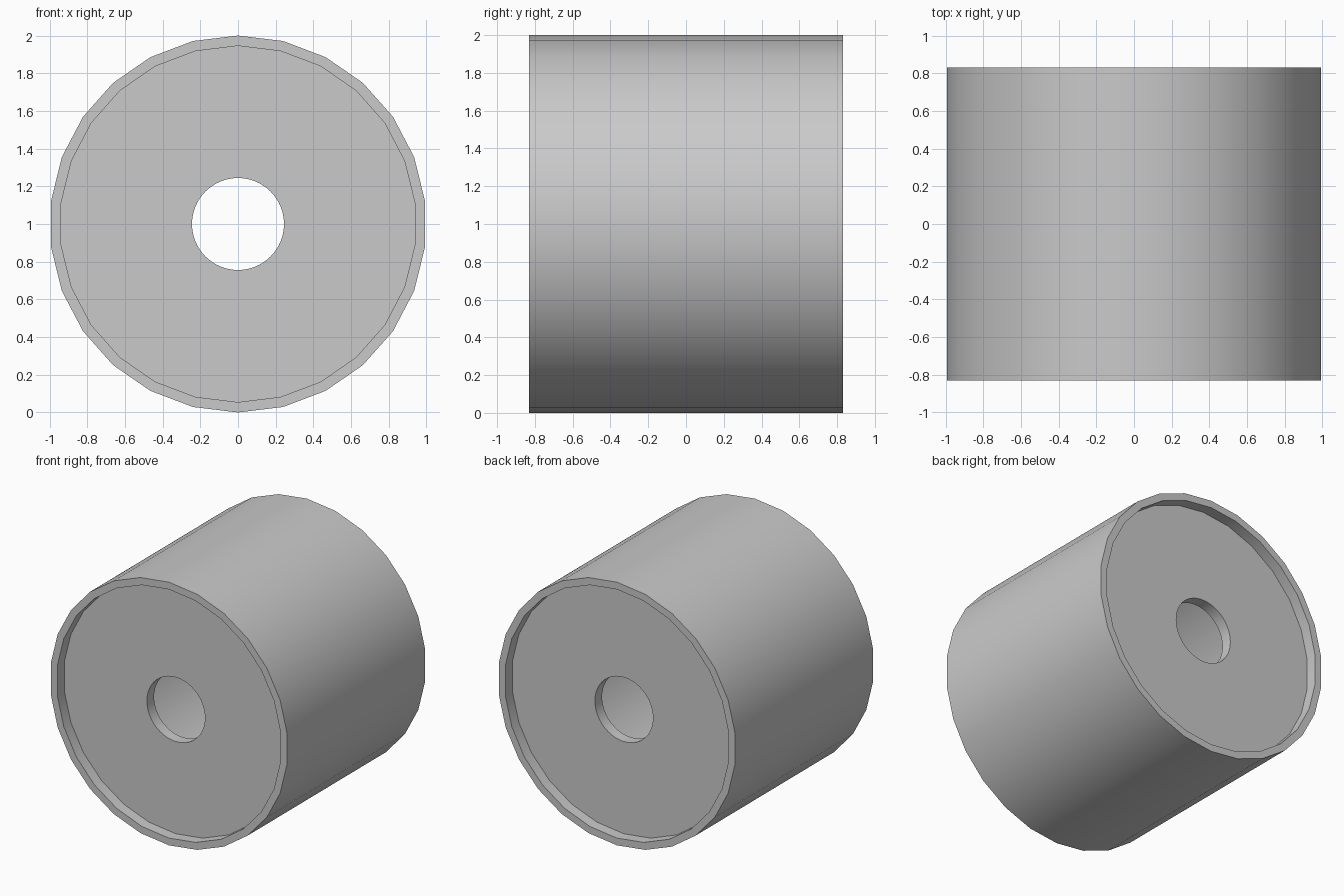
import bpy
import bmesh
from math import sin, cos, pi, radians

cube = bpy.data.objects.get("Cube")
if cube:
    bpy.data.objects.remove(cube, do_unlink=True)

SIDES, HOLE_SIDES = 26, 64
OUTER, INNER, HOLE = 1.0, 0.945, 0.244
HALF = 0.83            # half the length along y
RECESS, WEB = 0.085, 0.085
CENTRE_Z = 1.0

grey = bpy.data.materials.new("plain grey")
grey.use_nodes = True
colour = (0.59, 0.59, 0.59, 1)
grey.diffuse_color = colour
grey.node_tree.nodes["Principled BSDF"].inputs["Base Color"].default_value = colour


def ring(bm, radius, sides, y):
    """Closed loop of edges around the y axis, with a vertex at the top."""
    angles = [2 * pi * i / sides for i in range(sides)]
    verts = [bm.verts.new((radius * sin(a), y, CENTRE_Z + radius * cos(a))) for a in angles]
    return [bm.edges.new((verts[i - 1], verts[i])) for i in range(sides)]


def finish(bm, name):
    bmesh.ops.recalc_face_normals(bm, faces=bm.faces[:])
    mesh = bpy.data.meshes.new(name)
    bm.to_mesh(mesh)
    bm.free()
    mesh.materials.append(grey)
    obj = bpy.data.objects.new(name, mesh)
    bpy.context.collection.objects.link(obj)
    bpy.ops.object.select_all(action="DESELECT")
    obj.select_set(True)
    bpy.context.view_layer.objects.active = obj
    bpy.ops.object.shade_smooth_by_angle(angle=radians(30))


# Outer tube: a rectangular wall section carried round the axis
bm = bmesh.new()
section = [(OUTER, -HALF), (OUTER, HALF), (INNER, HALF), (INNER, -HALF)]
loops = [ring(bm, r, SIDES, y) for r, y in section]
for i in range(len(loops)):
    bmesh.ops.bridge_loops(bm, edges=loops[i - 1] + loops[i])
finish(bm, "outer_tube")


# Recessed end discs with a round hole, seated in the tube wall
def end_disc(name, y):
    bm = bmesh.new()
    edges = ring(bm, INNER + 0.02, SIDES, y) + ring(bm, HOLE, HOLE_SIDES, y)
    bmesh.ops.triangle_fill(bm, edges=edges, use_beauty=True)
    result = bmesh.ops.extrude_face_region(bm, geom=bm.faces[:], use_keep_orig=True)
    moved = [g for g in result["geom"] if isinstance(g, bmesh.types.BMVert)]
    bmesh.ops.translate(bm, verts=moved, vec=(0, WEB, 0))
    finish(bm, name)


end_disc("front_disc", -HALF + RECESS)
end_disc("back_disc", HALF - RECESS - WEB)
